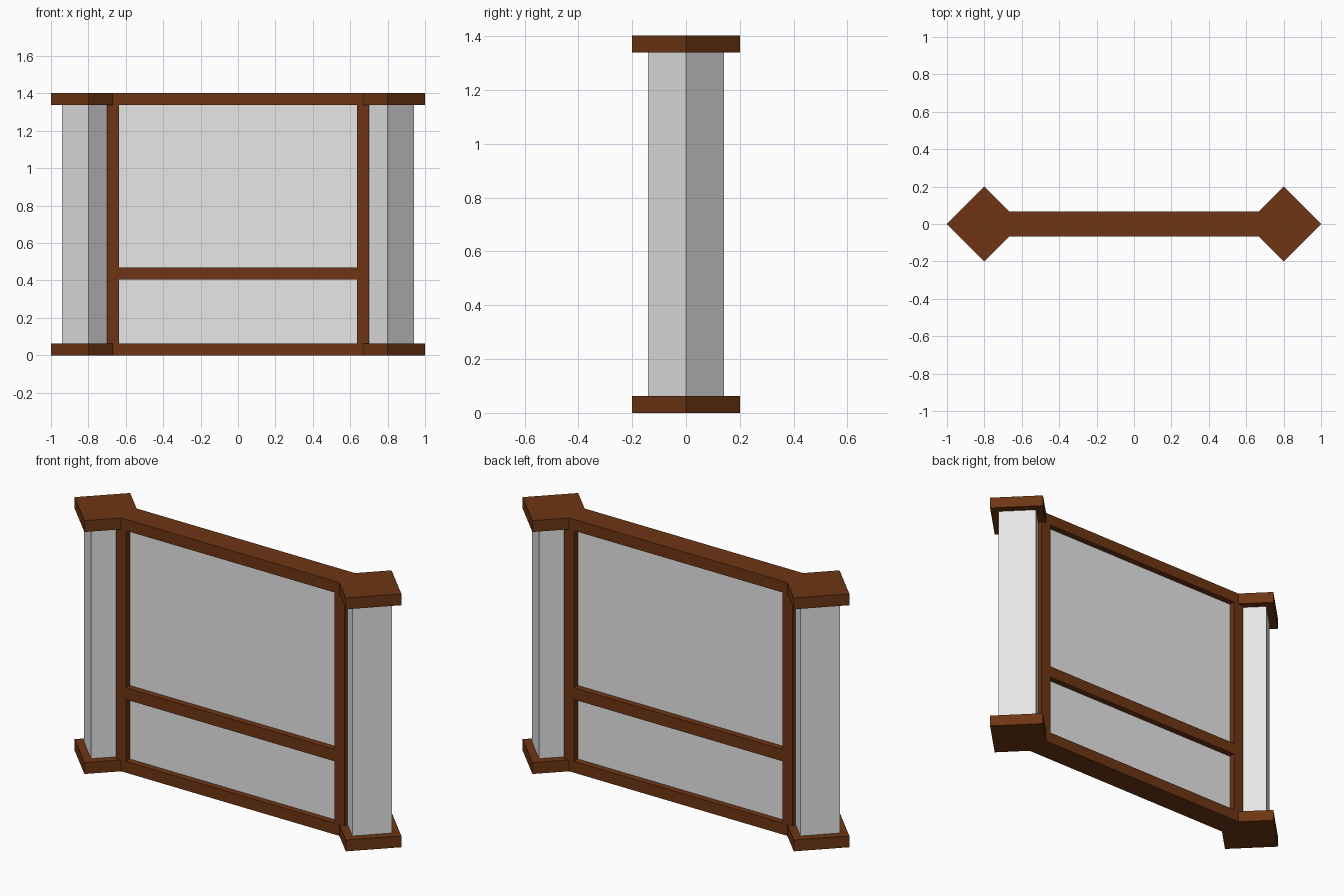
import bpy
import math

cube = bpy.data.objects.get("Cube")
if cube:
    bpy.data.objects.remove(cube, do_unlink=True)


def material(name, color):
    m = bpy.data.materials.new(name)
    m.use_nodes = True
    m.diffuse_color = color
    bsdf = m.node_tree.nodes["Principled BSDF"]
    bsdf.inputs["Base Color"].default_value = color
    bsdf.inputs["Roughness"].default_value = 0.8
    return m


wood = material("brown wood", (0.156, 0.036, 0.007, 1))
plaster = material("pale plaster", (0.8, 0.8, 0.8, 1))


def box(name, x, y, z, mat, turn=0.0):
    """Box from (min, max) ranges, optionally turned about its own z axis."""
    bpy.ops.mesh.primitive_cube_add(size=1)
    ob = bpy.context.object
    ob.name = name
    ob.scale = [r[1] - r[0] for r in (x, y, z)]
    ob.location = [(r[0] + r[1]) / 2 for r in (x, y, z)]
    ob.rotation_euler.z = turn
    ob.data.materials.append(mat)
    return ob


def diamond(name, cx, radius, z, mat):
    """Square column with its corners on the x and y axes."""
    h = radius / math.sqrt(2)
    return box(name, (cx - h, cx + h), (-h, h), z, mat, math.pi / 4)


TOP, RAIL = 1.402, 0.063
POST_X, END, INNER = 0.8, 0.70, 0.637
DEPTH = (-0.068, 0.068)

# Recessed wall panel
box("wall_panel", (-0.66, 0.66), (-0.034, 0.034), (0.03, TOP - 0.03), plaster)

# Horizontal rails of the frame
for name, z in (("bottom_rail", (0, RAIL)),
                ("middle_rail", (0.405, 0.47)),
                ("top_rail", (TOP - RAIL, TOP))):
    box(name, (-INNER, INNER), DEPTH, z, wood)

# Uprights, corner posts and their caps and bases
for side, s in (("left", 1), ("right", -1)):
    box(side + "_upright", sorted((s * INNER, s * END)), DEPTH, (0, TOP), wood)
    diamond(side + "_post", s * POST_X, 0.142, (0.03, TOP - 0.03), plaster)
    diamond(side + "_base", s * POST_X, 0.2, (0, RAIL), wood)
    diamond(side + "_cap", s * POST_X, 0.2, (TOP - RAIL, TOP), wood)
